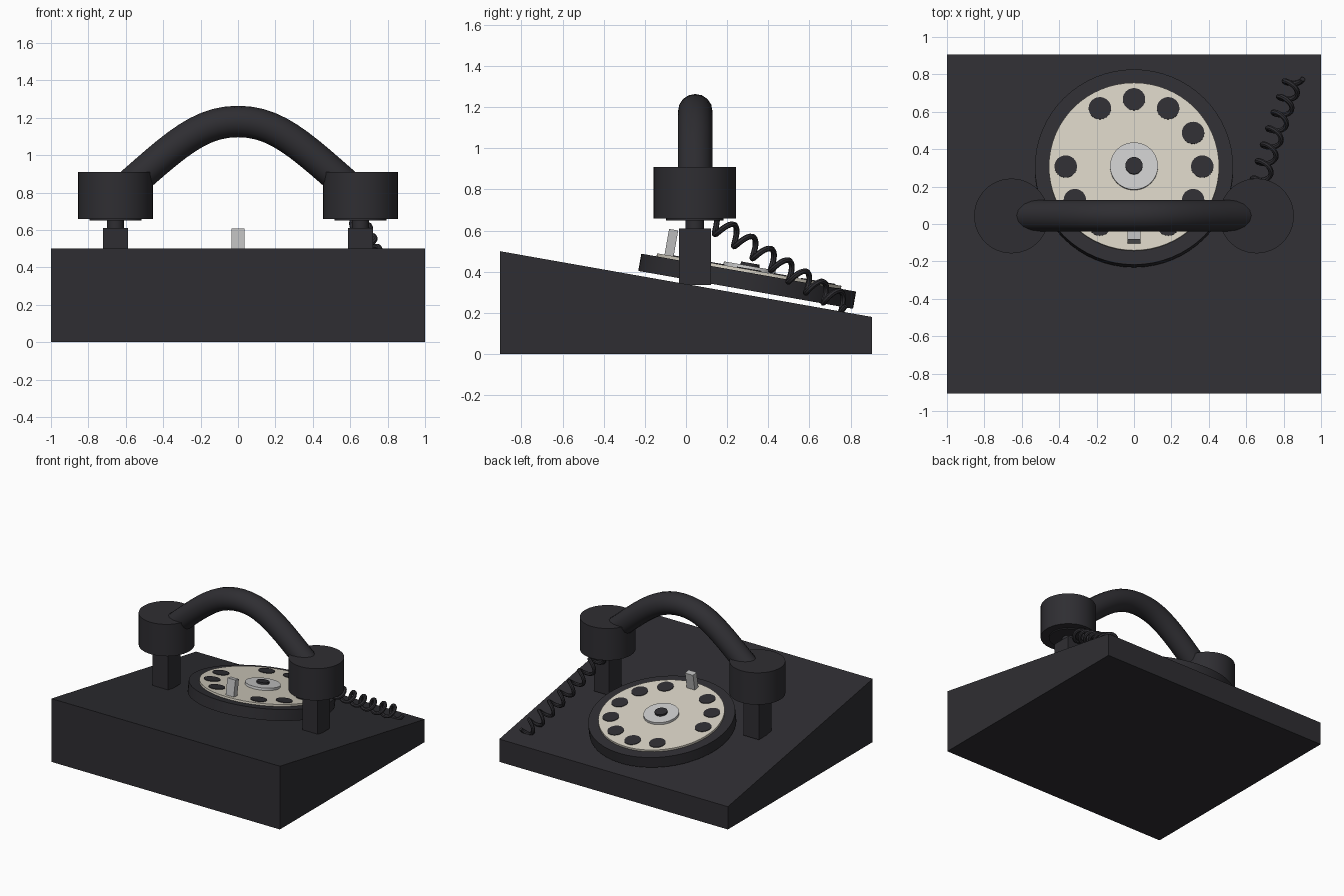
import bpy, bmesh
from math import pi, sin, cos, radians
from mathutils import Matrix, Vector

if "Cube" in bpy.data.objects:
    bpy.data.objects.remove(bpy.data.objects["Cube"])


def material(name, rgb):
    m = bpy.data.materials.new(name)
    m.diffuse_color = (*rgb, 1)
    m.use_nodes = True
    m.node_tree.nodes["Principled BSDF"].inputs["Base Color"].default_value = m.diffuse_color
    return m


BLACK = material("black_plastic", (0.028, 0.027, 0.032))
CREAM = material("cream_plate", (0.68, 0.64, 0.55))
WHITE = material("white_hub", (0.82, 0.82, 0.79))
METAL = material("stop_metal", (0.5, 0.5, 0.5))


def finish(bm, name, mat, matrix):
    bmesh.ops.recalc_face_normals(bm, faces=bm.faces)
    me = bpy.data.meshes.new(name)
    bm.to_mesh(me)
    bm.free()
    me.materials.append(mat)
    ob = bpy.data.objects.new(name, me)
    bpy.context.collection.objects.link(ob)
    ob.matrix_world = matrix
    return ob


def smooth(ob):
    bpy.ops.object.select_all(action='DESELECT')
    ob.select_set(True)
    bpy.context.view_layer.objects.active = ob
    bpy.ops.object.shade_smooth_by_angle(angle=radians(35))


def disc(name, mat, r, x, y, z0, z1, frame=Matrix(), sides=32):
    bm = bmesh.new()
    bmesh.ops.create_cone(bm, cap_ends=True, segments=sides, radius1=r, radius2=r,
                          depth=z1 - z0)
    ob = finish(bm, name, mat, frame @ Matrix.Translation((x, y, (z0 + z1) / 2)))
    smooth(ob)
    return ob


def box(name, mat, lo, hi, frame=Matrix()):
    lo, hi = Vector(lo), Vector(hi)
    bm = bmesh.new()
    bmesh.ops.create_cube(bm, size=1)
    bmesh.ops.scale(bm, vec=hi - lo, verts=bm.verts)
    return finish(bm, name, mat, frame @ Matrix.Translation((lo + hi) / 2))


def tube(name, points, radius, res):
    cu = bpy.data.curves.new(name, 'CURVE')
    cu.dimensions = '3D'
    cu.bevel_depth, cu.bevel_resolution, cu.use_fill_caps = radius, res, True
    sp = cu.splines.new('POLY')
    sp.points.add(len(points) - 1)
    for p, co in zip(sp.points, points):
        p.co = (*co, 1)
    cu.materials.append(BLACK)
    ob = bpy.data.objects.new(name, cu)
    bpy.context.collection.objects.link(ob)
    bpy.ops.object.select_all(action='DESELECT')
    ob.select_set(True)
    bpy.context.view_layer.objects.active = ob
    bpy.ops.object.convert(target='MESH')
    smooth(bpy.context.object)


def bezier(a, b, c, d, t):
    a, b, c, d = map(Vector, (a, b, c, d))
    s = 1 - t
    return a * s**3 + b * 3 * s * s * t + c * 3 * s * t * t + d * t**3


# Wedge body: side profile extruded across x
bm = bmesh.new()
profile = [(-0.905, 0), (0.905, 0), (0.905, 0.18), (-0.905, 0.5)]
face = bm.faces.new([bm.verts.new((-1, y, z)) for y, z in profile])
ext = bmesh.ops.extrude_face_region(bm, geom=[face])
bmesh.ops.translate(bm, vec=(2, 0, 0),
                    verts=[v for v in ext["geom"] if isinstance(v, bmesh.types.BMVert)])
finish(bm, "body", BLACK, Matrix())

# Dial, in a frame tilted with the body top
dial = Matrix.Translation((0, 0.29, 0.312)) @ Matrix.Rotation(radians(-10), 4, 'X')
disc("dial_base", BLACK, 0.53, 0, 0, 0, 0.085, dial, 64)
disc("dial_plate", CREAM, 0.455, 0, 0, 0.08, 0.1, dial, 64)
for i, deg in enumerate((0, 30, 60, 90, 120, 180, 210, 240, 300, 330)):
    a = radians(deg)
    disc(f"finger_hole_{i}", BLACK, 0.06, 0.365 * cos(a), 0.365 * sin(a), 0.09, 0.104, dial)
disc("dial_hub", WHITE, 0.128, 0, 0, 0.09, 0.118, dial, 48)
disc("dial_hub_button", BLACK, 0.046, 0, 0, 0.09, 0.132, dial)
box("finger_stop", METAL, (-0.035, -0.418, 0.095), (0.035, -0.373, 0.227), dial)

# Cradle posts, hook pegs and handset cups on both sides
for side, s in (("left", -1), ("right", 1)):
    x, y = 0.655 * s, 0.043
    box(f"{side}_cradle_post", BLACK, (x - 0.067, y - 0.078, 0.335), (x + 0.067, y + 0.078, 0.61))
    disc(f"{side}_hook_peg", BLACK, 0.045, x, y, 0.6, 0.67)
    disc(f"{side}_handset_cup", BLACK, 0.2, x, y, 0.658, 0.91, sides=48)
    disc(f"{side}_cup_grille", BLACK, 0.14, x, y, 0.65, 0.665)

# Arched handset grip
half = [bezier((-0.58, 0.045, 0.84), (-0.33, 0.045, 1.06), (-0.2, 0.045, 1.18),
               (0, 0.045, 1.18), i / 10) for i in range(11)]
tube("handset_grip", half + [Vector((-p.x, p.y, p.z)) for p in half[-2::-1]], 0.084, 6)

# Coiled cord: helix around a gently curved centre line
ctrl = ((0.64, 0.09, 0.665), (0.70, 0.35, 0.51), (0.78, 0.57, 0.34), (0.86, 0.79, 0.235))
turns, steps = 8, 160
cord = []
for i in range(steps + 1):
    t = i / steps
    c = bezier(*ctrl, t)
    d = (bezier(*ctrl, t + 0.01) - c).normalized()
    u = d.cross(Vector((0, 0, 1))).normalized()
    a = 2 * pi * turns * t
    cord.append(c + 0.045 * (u * cos(a) + u.cross(d) * sin(a)))
tube("coiled_cord", cord, 0.014, 2)
